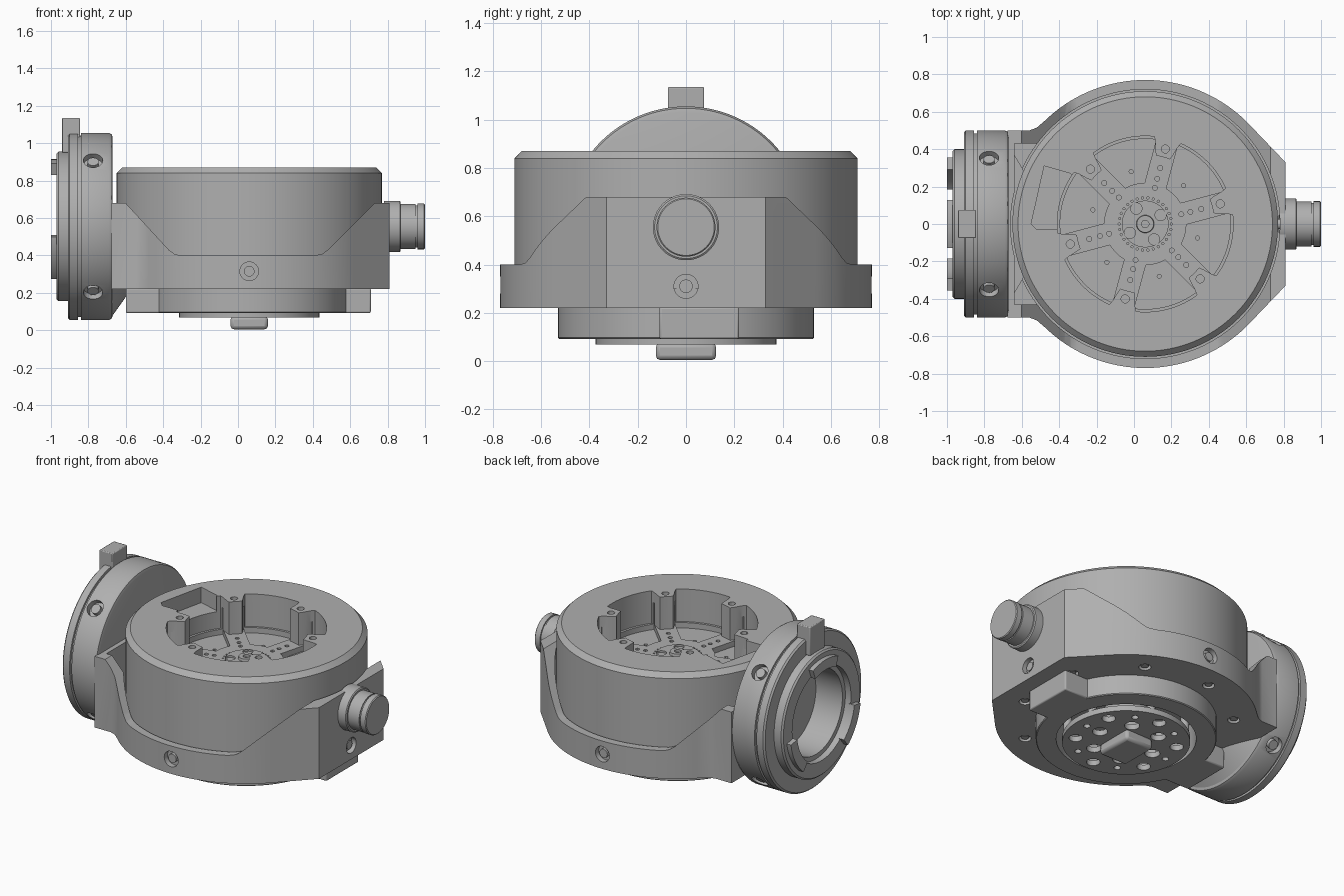
import bpy, bmesh
from math import sin, cos, radians, pi, asin, degrees
from mathutils import Vector, Matrix

old = bpy.data.objects.get("Cube")
if old:
    bpy.data.objects.remove(old)

grey = bpy.data.materials.new("satin_grey")
grey.use_nodes = True
tone = (0.43, 0.43, 0.43, 1)
grey.diffuse_color = tone
grey.node_tree.nodes["Principled BSDF"].inputs["Base Color"].default_value = tone

CX = 0.06       # drum axis in x
HUB_Z = 0.555   # height of the side hub axis
X, Y, Z = Vector((1, 0, 0)), Vector((0, 1, 0)), Vector((0, 0, 1))


def finish(name, bm, bevel=0):
    bmesh.ops.recalc_face_normals(bm, faces=bm.faces)
    me = bpy.data.meshes.new(name)
    bm.to_mesh(me)
    bm.free()
    me.materials.append(grey)
    ob = bpy.data.objects.new(name, me)
    bpy.context.collection.objects.link(ob)
    if bevel:
        mod = ob.modifiers.new("soft_edges", "BEVEL")
        mod.width, mod.segments = bevel, 2
    return ob


def add_rod(bm, start, axis, length, r, r2=None, seg=24):
    start, axis = Vector(start), Vector(axis).normalized()
    m = Matrix.Translation(start + axis * length / 2) @ Z.rotation_difference(axis).to_matrix().to_4x4()
    bmesh.ops.create_cone(bm, cap_ends=True, segments=seg, radius1=r,
                          radius2=r if r2 is None else r2, depth=length, matrix=m)


def add_prism(bm, pts, low, high, along="z"):
    def place(a, b, c):
        return (a, b, c) if along == "z" else (a, c, b)
    base = bm.faces.new([bm.verts.new(place(a, b, low)) for a, b in pts])
    out = bmesh.ops.extrude_face_region(bm, geom=[base])
    verts = [v for v in out["geom"] if isinstance(v, bmesh.types.BMVert)]
    bmesh.ops.translate(bm, verts=verts, vec=Vector(place(0, 0, high - low)))


def rods(name, items):
    bm = bmesh.new()
    for it in items:
        add_rod(bm, *it)
    return finish(name, bm)


def prism(name, pts, low, high, along="z", bevel=0):
    bm = bmesh.new()
    add_prism(bm, pts, low, high, along)
    return finish(name, bm, bevel)


def box(name, x, y, z, bevel=0):
    return prism(name, [(x[0], y[0]), (x[1], y[0]), (x[1], y[1]), (x[0], y[1])], *z, bevel=bevel)


def lathe(name, profile, centre, axis, seg=128):
    """Spin a closed (along, radius) profile about an axis."""
    bm = bmesh.new()
    side = Y if axis == X else X
    centre = Vector(centre)
    vs = [bm.verts.new(centre + axis * a + side * r) for a, r in profile]
    es = [bm.edges.new((vs[i - 1], v)) for i, v in enumerate(vs)
          if profile[i][1] + profile[i - 1][1] > 0]
    bmesh.ops.spin(bm, geom=vs + es, cent=centre, axis=axis, angle=2 * pi, steps=seg)
    bmesh.ops.remove_doubles(bm, verts=bm.verts, dist=0.0001)
    return finish(name, bm)


def cut(target, cutter):
    mod = target.modifiers.new("cut", "BOOLEAN")
    mod.operation, mod.solver, mod.object = "DIFFERENCE", "EXACT", cutter
    bpy.context.view_layer.objects.active = target
    bpy.ops.object.modifier_apply(modifier=mod.name)
    bpy.data.objects.remove(cutter)


def polar(r, deg, cx=CX):
    return (cx + r * cos(radians(deg)), r * sin(radians(deg)))


def arc(r, a, b, n, cx=CX):
    return [polar(r, a + (b - a) * i / n, cx) for i in range(n + 1)]


# Cradle: round body, chamfered flat at +x, square shoulder toward the side hub
outline = [(0.81, -0.33), (0.81, 0.33)] + arc(0.77, 43.6, 134, 50)
outline += [(-0.52, 0.515), (-0.56, 0.5), (-0.675, 0.5), (-0.675, -0.5), (-0.56, -0.5), (-0.52, -0.515)]
outline += arc(0.77, 226, 316.4, 50)
cradle = prism("cradle", outline, 0.22, 0.68)
dip = [(-0.61, 0.69), (-0.37, 0.43), (-0.34, 0.408), (-0.31, 0.4), (0.41, 0.4), (0.45, 0.408),
       (0.48, 0.43), (0.74, 0.69), (0.74, 0.9), (-0.61, 0.9)]
cut(cradle, prism("dip_cutter", dip, -1, 1, "y"))
cut(cradle, rods("bore_cutter", [((CX, 0, 0.3), Z, 1, 0.72, 0.72, 128)]))
cut(cradle, box("shoulder_cutter", (-0.64, -0.3), (-0.43, 0.43), (0.32, 0.9)))
cut(cradle, rods("opening_cutter", [((CX, 0, 0.1), Z, 0.3, 0.41, 0.41, 96)]))

# Screws in the cradle wall and underside
wall = [((CX, -0.77, 0.315), Y), ((CX, 0.77, 0.315), -Y), ((0.81, 0, 0.31), -X)]
cut(cradle, rods("wall_hole_cutter", [(Vector(p) - d * 0.02, d, 0.055, 0.05) for p, d in wall]))
rods("wall_screws", [(Vector(p) + d * 0.012, d, 0.04, 0.028) for p, d in wall])
under = [polar(0.63, a) for a in range(20, 360, 40)]
cut(cradle, rods("under_hole_cutter", [((x, y, 0.2), Z, 0.045, 0.036) for x, y in under]))
rods("under_screws", [((x, y, 0.226), Z, 0.03, 0.022) for x, y in under])

# Drum with bevelled rim
drum = lathe("drum", [(0.29, 0), (0.29, 0.71), (0.84, 0.71), (0.87, 0.68), (0.87, 0)], (CX, 0, 0), Z)
tabs = [15 + 60 * k for k in range(6)]


def pocket_radius(deg):
    off = abs((deg - 15 + 30) % 60 - 30)
    t = min(max((off - 6) / 3.0, 0), 1)
    return 0.37 + 0.1 * t * t * (3 - 2 * t)


cut(drum, prism("pocket_cutter", [polar(pocket_radius(a), a) for a in range(0, 360)], 0.66, 1))
shelf = [(-0.48, 0.31), (-0.34, 0.27), (-0.3, 0.2), (-0.3, -0.03), (-0.52, -0.03), (-0.55, 0)]
cut(drum, prism("shelf_cutter", shelf, 0.77, 1))

# Sunken petals between the spokes of the pocket floor
bm = bmesh.new()
for t in tabs:
    mid = t + 30
    inner, outer = (30 - degrees(asin(0.06 / r)) for r in (0.22, 0.455))
    add_prism(bm, arc(0.455, mid - outer, mid + outer, 16) + arc(0.22, mid + inner, mid - inner, 6), 0.625, 0.8)
cut(drum, finish("petal_cutter", bm))

# Small holes in tabs, spokes and petals
holes = []
for t in tabs:
    holes.append((*polar(0.415, t), 0.8, 0.022))
    holes += [(*polar(r, t), 0.6, 0.013) for r in (0.2, 0.25, 0.31)]
    holes.append((*polar(0.29, t + 30), 0.6, 0.011))
holes += [(*polar(0.14, a), 0.64, 0.006) for a in range(0, 360, 12)]
cut(drum, rods("small_hole_cutter", [((x, y, z), Z, 0.4, r, r, 12) for x, y, z, r in holes]))

# Central hub with four screws and a bolt
hub = lathe("pocket_hub", [(0.64, 0), (0.64, 0.125), (0.672, 0.125), (0.672, 0)], (CX, 0, 0), Z, 64)
spots = [polar(0.095, a) for a in (30, 120, 210, 300)]
cut(hub, rods("hub_hole_cutter", [((x, y, 0.65), Z, 0.1, 0.03) for x, y in spots]))
rods("hub_screws", [((x, y, 0.645), Z, 0.018, 0.018) for x, y in spots])
lathe("hub_bolt", [(0.66, 0.02), (0.66, 0.05), (0.688, 0.045), (0.688, 0.02)], (CX, 0, 0), Z, 32)

# Mounting ring below with two opposed lugs
lathe("mounting_ring", [(0.23, 0.41), (0.23, 0.53), (0.097, 0.53), (0.092, 0.525), (0.092, 0.41)], (CX, 0, 0), Z)
box("lug_left", (0.5, 0.71), (-0.11, 0.22), (0.092, 0.225), 0.008)
box("lug_right", (-0.6, -0.39), (-0.22, 0.11), (0.092, 0.225), 0.008)

# Perforated plate on posts, with a square drive block
plate = rods("perforated_plate", [((CX, 0, 0.068), Z, 0.035, 0.375, 0.375, 96)])
vents = [(*polar(0.2, a), 0.045) for a in range(0, 360, 60)]
vents += [(*polar(0.3, a), 0.04 if a % 60 else 0.02) for a in range(0, 360, 30)]
cut(plate, rods("vent_cutter", [((x, y, 0), Z, 0.2, r) for x, y, r in vents]))
rods("plate_posts", [((*polar(0.345, t), 0.09), Z, 0.21, 0.025) for t in tabs])
rods("plate_core", [((CX, 0, 0.09), Z, 0.21, 0.13)])
box("drive_block", (-0.04, 0.16), (-0.125, 0.125), (0.005, 0.075), 0.018)

# Side hub, turned about the x axis
hub_profile = [(-0.74, 0), (-0.74, 0.27), (-0.93, 0.27), (-0.93, 0.3), (-0.97, 0.3), (-0.97, 0.39),
               (-0.96, 0.4), (-0.91, 0.4), (-0.91, 0.49), (-0.9, 0.5), (-0.855, 0.5), (-0.855, 0.485),
               (-0.84, 0.485), (-0.84, 0.5), (-0.69, 0.5), (-0.675, 0.492), (-0.67, 0.475), (-0.67, 0)]
side_hub = lathe("side_hub", hub_profile, (0, 0, HUB_Z), X)
spots = []
for a in (45, 135, 225, 315):
    d = Vector((0, cos(radians(a)), sin(radians(a))))
    spots.append((Vector((-0.775, 0, HUB_Z)) + d * 0.5, -d))
cut(side_hub, rods("side_hole_cutter", [(p - d * 0.03, d, 0.07, 0.052) for p, d in spots]))
rods("side_hub_screws", [(p + d * 0.01, d, 0.04, 0.03) for p, d in spots])
box("index_tab", (-0.94, -0.845), (-0.075, 0.075), (0.95, 1.135), 0.005)

# Three locking arcs on the hub face
bm = bmesh.new()
for mid in (90, 210, 330):
    add_prism(bm, arc(0.36, mid - 21, mid + 21, 16, 0) + arc(0.295, mid + 21, mid - 21, 16, 0), 0.96, 1.0)
locks = finish("locking_arcs", bm)
locks.data.transform(Matrix(((0, 0, -1, 0), (1, 0, 0, 0), (0, 1, 0, HUB_Z), (0, 0, 0, 1))))
locks.data.flip_normals()
bm = bmesh.new()
bm.from_mesh(locks.data)
bmesh.ops.recalc_face_normals(bm, faces=bm.faces)
bm.to_mesh(locks.data)
bm.free()

# Tapered gusset joining the hub to the cradle underside
gusset = rods("gusset", [((-0.68, 0, HUB_Z), X, 0.11, 0.49, 0.335, 96)])
cut(gusset, box("gusset_cutter", (-1, 0), (-1, 1), (0.33, 1.5)))

# Side plug with grooves
plug = [(0.78, 0), (0.78, 0.137), (0.865, 0.137), (0.87, 0.13), (0.87, 0.12), (0.95, 0.12), (0.95, 0.113),
        (0.96, 0.113), (0.96, 0.122), (0.995, 0.122), (1, 0.117), (1, 0)]
lathe("side_plug", plug, (0, 0, HUB_Z), X, 64)

# Smooth rounded surfaces while keeping sharp edges
bpy.ops.object.select_all(action="DESELECT")
for ob in bpy.context.collection.objects:
    if ob.type == "MESH" and grey.name in ob.data.materials:
        ob.select_set(True)
        bpy.context.view_layer.objects.active = ob
bpy.ops.object.shade_smooth_by_angle(angle=radians(30))
